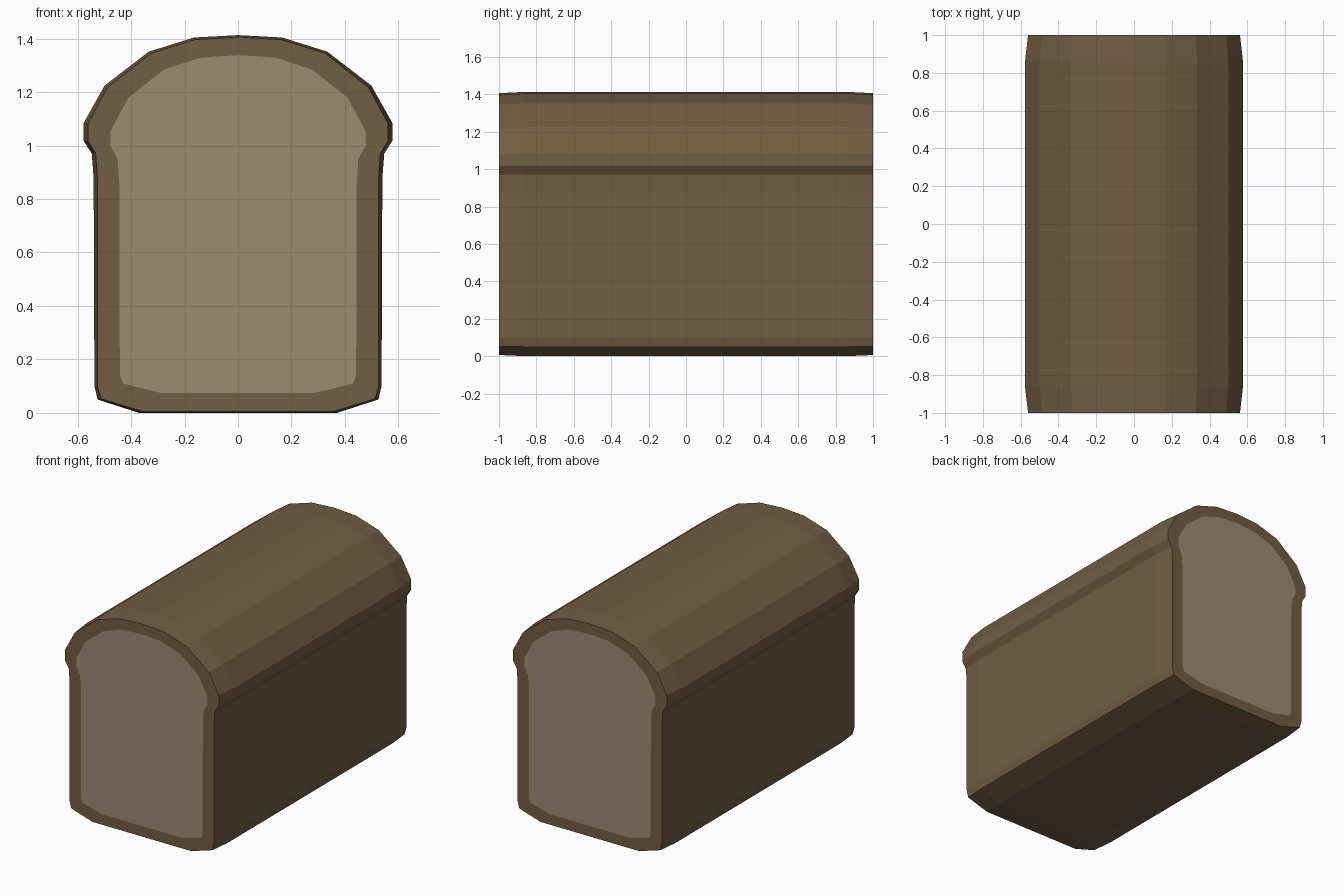
import bpy, bmesh

if "Cube" in bpy.data.objects:
    bpy.data.objects.remove(bpy.data.objects["Cube"])

# Right half of each outline (x, z), from bottom to top centre
MIDDLE = [(0.37, 0.0), (0.525, 0.05), (0.537, 0.10), (0.54, 0.88), (0.547, 0.97),
          (0.577, 1.017), (0.577, 1.085), (0.499, 1.224), (0.334, 1.351),
          (0.165, 1.404), (0.0, 1.413)]
RIM = [(0.36, 0.006), (0.513, 0.053), (0.526, 0.10), (0.526, 0.88), (0.532, 0.97),
       (0.561, 1.017), (0.561, 1.083), (0.488, 1.217), (0.326, 1.345),
       (0.162, 1.396), (0.0, 1.406)]
CRUMB = [(0.29, 0.075), (0.431, 0.11), (0.442, 0.143), (0.444, 0.86), (0.45, 0.95),
         (0.478, 1.0), (0.476, 1.055), (0.41, 1.179), (0.277, 1.284),
         (0.139, 1.329), (0.0, 1.338)]


def material(name, colour):
    mat = bpy.data.materials.new(name)
    mat.diffuse_color = (*colour, 1)
    mat.use_nodes = True
    mat.node_tree.nodes["Principled BSDF"].inputs["Base Color"].default_value = mat.diffuse_color
    return mat


def ring(bm, half, y):
    """Mirror a half outline into a closed ring of vertices."""
    outline = half + [(-x, z) for x, z in reversed(half[:-1])]
    return [bm.verts.new((x, y, z)) for x, z in outline]


# Loaf: lofted crust with tapered ends and flat crumb faces
bm = bmesh.new()
sections = [(CRUMB, -1), (RIM, -1), (MIDDLE, -0.86), (MIDDLE, 0.86), (RIM, 1), (CRUMB, 1)]
rings = [ring(bm, half, y) for half, y in sections]
for a, b in zip(rings, rings[1:]):
    for i in range(len(a)):
        j = (i + 1) % len(a)
        bm.faces.new((a[i], a[j], b[j], b[i]))
for end in (rings[0], rings[-1]):
    bm.faces.new(end).material_index = 1
bmesh.ops.recalc_face_normals(bm, faces=bm.faces)

mesh = bpy.data.meshes.new("bread_loaf")
bm.to_mesh(mesh)
bm.free()
mesh.materials.append(material("crust", (0.17, 0.11, 0.055)))
mesh.materials.append(material("crumb", (0.34, 0.26, 0.165)))
loaf = bpy.data.objects.new("bread_loaf", mesh)
bpy.context.collection.objects.link(loaf)
